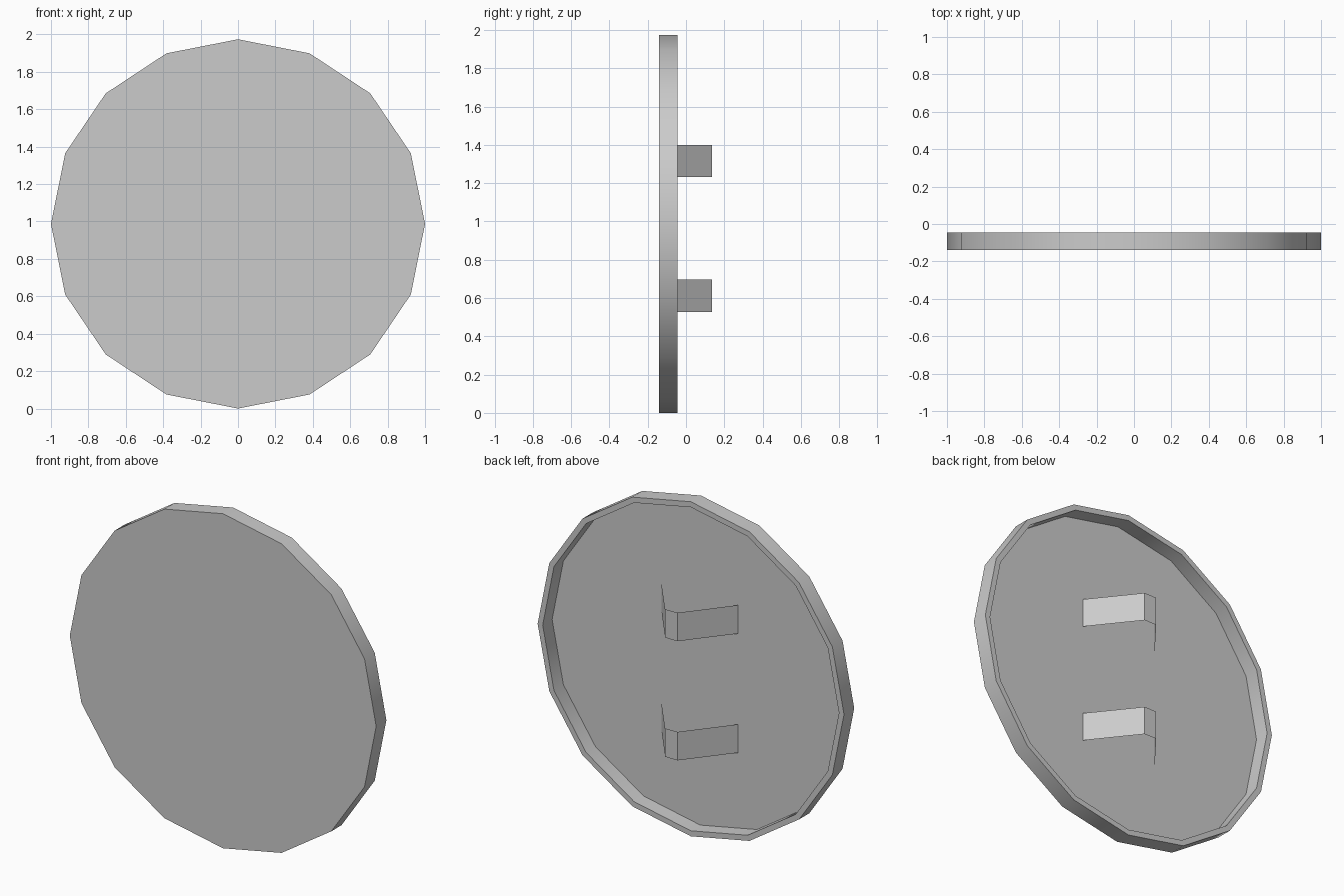
import bpy, bmesh
from math import radians, sin, cos, tau

if "Cube" in bpy.data.objects:
    bpy.data.objects.remove(bpy.data.objects["Cube"])

SIDES, CZ = 16, 0.987
FRONT, BACK, FLOOR = -0.14, -0.045, -0.133


def make_object(name, bm, angle):
    mesh = bpy.data.meshes.new(name)
    bm.to_mesh(mesh)
    bm.free()
    ob = bpy.data.objects.new(name, mesh)
    bpy.context.collection.objects.link(ob)
    bpy.ops.object.select_all(action='DESELECT')
    ob.select_set(True)
    bpy.context.view_layer.objects.active = ob
    bpy.ops.object.shade_smooth_by_angle(angle=radians(angle))
    return ob


# Shield disc: front plate, outer wall, raised rim and recessed back
bm = bmesh.new()


def ring(radius, y):
    return [bm.verts.new((radius * cos(tau * i / SIDES), y,
                          CZ + 0.987 * radius * sin(tau * i / SIDES)))
            for i in range(SIDES)]


rings = [ring(1.0, FRONT), ring(1.0, BACK), ring(0.967, BACK), ring(0.967, FLOOR)]
for a, b in zip(rings, rings[1:]):
    for i in range(SIDES):
        j = (i + 1) % SIDES
        bm.faces.new((a[i], a[j], b[j], b[i]))
bm.faces.new(rings[0])
bm.faces.new(rings[-1])
bmesh.ops.recalc_face_normals(bm, faces=bm.faces)
make_object("shield_disc", bm, 30)

# Arm straps: thin bent bands fixed to the recessed back
half = [(0.5, -0.128), (0.25, -0.128), (0.04, 0.137)]
profile = half + [(-x, y) for x, y in reversed(half)]
for name, z in (("lower_strap", 0.612), ("upper_strap", 1.315)):
    bm = bmesh.new()
    pairs = [[bm.verts.new((x, y, z + s * 0.084)) for s in (-1, 1)] for x, y in profile]
    for (a, b), (c, d) in zip(pairs, pairs[1:]):
        bm.faces.new((a, c, d, b))
    bm.normal_update()
    # Outer side of the band faces backwards
    if sum(f.normal.y for f in bm.faces) < 0:
        bmesh.ops.reverse_faces(bm, faces=bm.faces[:])
    make_object(name, bm, 30)
